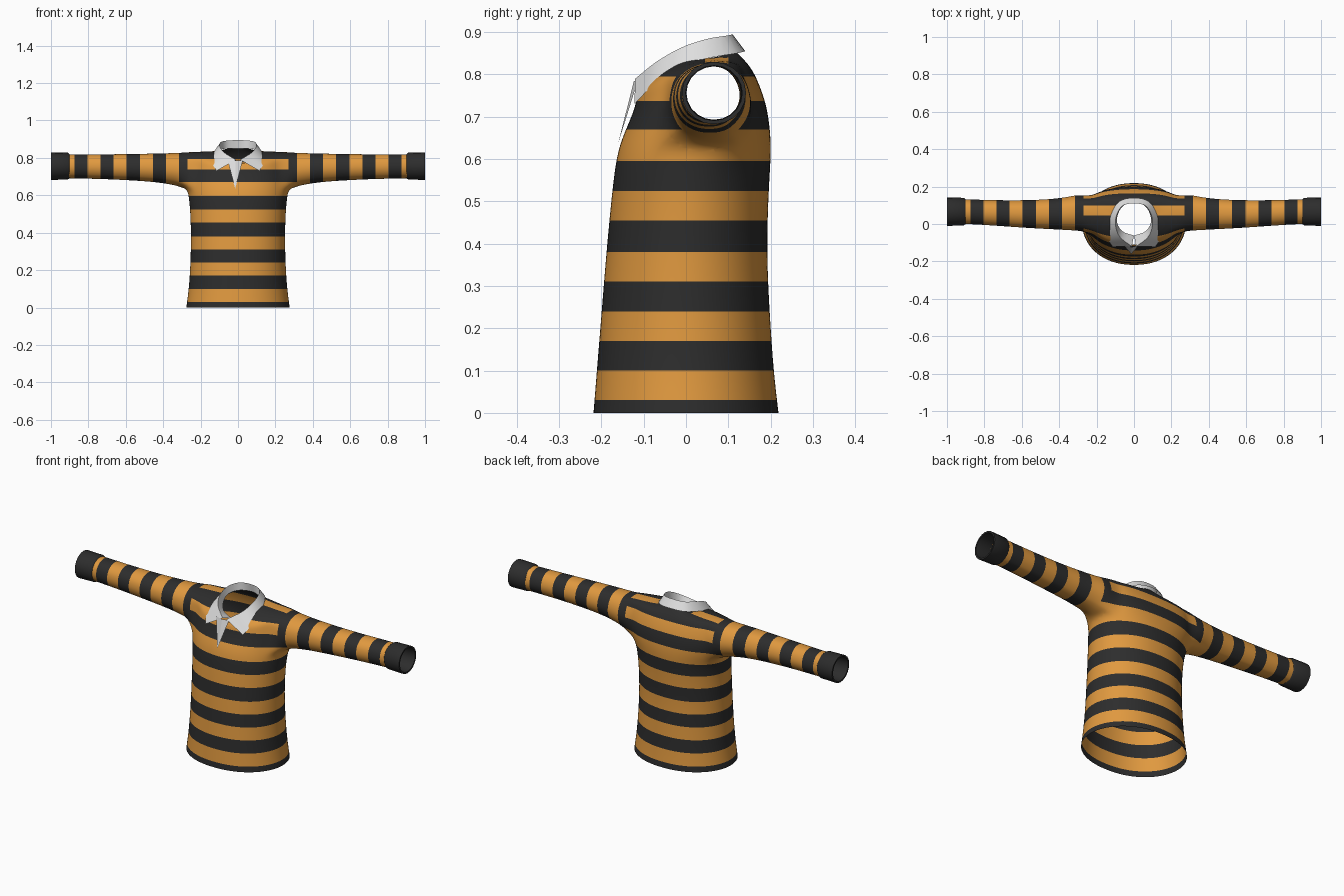
import bpy, bmesh, math
from mathutils import Vector

if "Cube" in bpy.data.objects:
    bpy.data.objects.remove(bpy.data.objects["Cube"])


def material(name, rgb):
    m = bpy.data.materials.new(name)
    m.diffuse_color = (*rgb, 1)
    m.use_nodes = True
    m.node_tree.nodes["Principled BSDF"].inputs["Base Color"].default_value = m.diffuse_color
    return m


orange = material("orange knit", (0.75, 0.32, 0.05))
dark = material("charcoal knit", (0.026, 0.026, 0.026))
white = material("collar white", (0.74, 0.74, 0.74))


def make_object(name, bm, mats, mirror=False):
    bmesh.ops.recalc_face_normals(bm, faces=bm.faces)
    mesh = bpy.data.meshes.new(name)
    bm.to_mesh(mesh)
    bm.free()
    obj = bpy.data.objects.new(name, mesh)
    bpy.context.collection.objects.link(obj)
    for m in mats:
        mesh.materials.append(m)
    if mirror:
        mod = obj.modifiers.new("mirror", "MIRROR")
        mod.merge_threshold = 0.0005
    return obj


def smooth(obj, angle=40):
    bpy.ops.object.select_all(action='DESELECT')
    obj.select_set(True)
    bpy.context.view_layer.objects.active = obj
    bpy.ops.object.shade_smooth_by_angle(angle=math.radians(angle))


# --- shirt body: half rings (z front, z side, z back, half width, y front, y side, y back)
RINGS = [
    (0, 0, 0, .278, -.220, 0, .220),
    (.10, .10, .10, .264, -.212, 0, .208),
    (.22, .22, .22, .256, -.202, 0, .200),
    (.36, .36, .36, .252, -.191, 0, .192),
    (.50, .50, .50, .255, -.178, .01, .195),
    (.58, .58, .58, .263, -.169, .02, .200),
    (.63, .63, .63, .270, -.159, .035, .202),
    (.67, .69, .68, .270, -.143, .05, .198),
    (.70, .74, .73, .268, -.130, .06, .190),
    (.725, .79, .775, .262, -.121, .06, .174),
    (.745, .832, .81, .250, -.117, .06, .158),
    (.755, .834, .835, .165, -.114, .05, .138),
    (.765, .836, .855, .098, -.110, .02, .118),
]
COLS, LOW, HIGH, LEFT, RIGHT = 16, 6, 10, 5, 11   # armhole patch limits

bm = bmesh.new()
grid = []
for r, (zf, zs, zb, hw, yf, ys, yb) in enumerate(RINGS):
    row = []
    for c in range(COLS + 1):
        a = math.pi * (c / COLS - .5)
        s, co = math.sin(a), max(0, math.cos(a))
        full = .62 if LOW < r <= HIGH else .8 if r == LOW else 1    # broad shoulder blades
        y = ys + (yb - ys) * s ** full if s > 0 else ys + (ys - yf) * s
        z = zs + ((zb if s > 0 else zf) - zs) * s * s
        x = hw * co ** .92 if 0 < c < COLS else 0
        row.append(bm.verts.new((x, y, z)))
    grid.append(row)
for r in range(len(RINGS) - 1):
    for c in range(COLS):
        if not (LOW <= r < HIGH and LEFT <= c < RIGHT):
            bm.faces.new((grid[r][c], grid[r][c + 1], grid[r + 1][c + 1], grid[r + 1][c]))

# --- sleeve: continue the armhole edge outwards (x, y front, y back, z bottom, z top)
loop = ([grid[LOW][c] for c in range(LEFT, RIGHT + 1)]
        + [grid[r][RIGHT] for r in range(LOW + 1, HIGH + 1)]
        + [grid[HIGH][c] for c in range(RIGHT - 1, LEFT - 1, -1)]
        + [grid[r][LEFT] for r in range(HIGH - 1, LOW, -1)])
angles = [math.atan2((v.co.z - .735) / .1, (v.co.y - .06) / .11) for v in loop]
SLEEVE = [
    (.30, -.038, .161, .640, .829),
    (.34, -.036, .152, .653, .827),
    (.42, -.031, .139, .667, .825),
    (.54, -.025, .131, .677, .822),
    (.70, -.014, .130, .685, .820),
    (.82, -.005, .133, .688, .820),
    (.92, -.001, .136, .690, .820),
]
for x, y0, y1, z0, z1 in SLEEVE:
    ring = [bm.verts.new((x, (y0 + y1) / 2 + (y1 - y0) / 2 * math.cos(a),
                          (z0 + z1) / 2 + (z1 - z0) / 2 * math.sin(a))) for a in angles]
    for i in range(len(loop)):
        j = (i + 1) % len(loop)
        bm.faces.new((loop[i], loop[j], ring[j], ring[i]))
    loop = ring
shirt = make_object("striped_shirt", bm, [orange, dark], mirror=True)
shirt.modifiers.new("subdivision", "SUBSURF").levels = 2
bpy.context.view_layer.update()
deps = bpy.context.evaluated_depsgraph_get()
mesh = bpy.data.meshes.new_from_object(shirt.evaluated_get(deps))
shirt.modifiers.clear()

# --- stripes: cut clean edges, then colour faces by position
bm = bmesh.new()
bm.from_mesh(mesh)


def cut(axis, value, keep):
    faces = [f for f in bm.faces if keep(f.calc_center_median())]
    geom = set(faces)
    for f in faces:
        geom.update(f.edges)
        geom.update(f.verts)
    co, no = Vector(), Vector()
    co[axis], no[axis] = value, 1
    bmesh.ops.bisect_plane(bm, geom=list(geom), plane_co=co, plane_no=no, dist=1e-5)


BODY_EDGES = [.03, .10, .17, .24, .31, .38, .455, .525, .595, .67, .737, .795]
SLEEVE_EDGES = [.315 + .07 * i for i in range(9)]
for side in (-1, 1):
    for x in [.27] + SLEEVE_EDGES:
        cut(0, side * x, lambda p: p.z > .6)
for z in BODY_EDGES:
    cut(2, z, lambda p: abs(p.x) < .315)
for y in (.045, .10):
    cut(1, y, lambda p: p.z > .795 and abs(p.x) < .27)


def is_orange(p):
    x = abs(p.x)
    if x < .27 or (x < .315 and p.z < .67):
        if p.z > BODY_EDGES[-1]:
            return .045 < p.y < .10 and x > .1      # shoulder seam stripe
        return sum(p.z > e for e in BODY_EDGES) % 2 == 1
    return sum(x > e for e in SLEEVE_EDGES) % 2 == 1


mesh.materials.clear()
for m in (orange, dark):
    mesh.materials.append(m)
for f in bm.faces:
    f.material_index = 0 if is_orange(f.calc_center_median()) else 1
    f.smooth = True
bm.to_mesh(mesh)
bm.free()
shirt.data = mesh
smooth(shirt, 60)

# --- cuffs: thick bands at the sleeve ends
bm = bmesh.new()
PROFILE = [(.900, .066), (.91, .074), (1.0, .076), (1.0, .067), (.905, .065)]
N = 20
rings = [[bm.verts.new((x, .066 + r * math.cos(2 * math.pi * i / N),
                        .756 + r * .97 * math.sin(2 * math.pi * i / N))) for i in range(N)]
         for x, r in PROFILE]
for k in range(len(rings)):
    a, b = rings[k], rings[(k + 1) % len(rings)]
    for i in range(N):
        j = (i + 1) % N
        bm.faces.new((a[i], a[j], b[j], b[i]))
cuffs = make_object("cuffs", bm, [dark], mirror=True)
smooth(cuffs)


# --- collar: inner stand, fold line and outer flap, from the back to the front
def curve(points, steps=4):
    p = [Vector(q) for q in points]
    first = Vector((-p[1].x, p[1].y, p[1].z))
    p = [first] + p + [2 * p[-1] - p[-2]]
    out = []
    for i in range(1, len(p) - 2):
        for s in range(steps):
            t = s / steps
            a, b, c, d = p[i - 1:i + 3]
            out.append(.5 * (2 * b + (c - a) * t + (2 * a - 5 * b + 4 * c - d) * t * t
                             + (3 * b - a - 3 * c + d) * t ** 3))
    return out + [p[-2]]


STAND = [(0, .118, .85), (.06, .095, .85), (.088, .045, .843),
         (.088, 0, .82), (.06, -.04, .79), (.0, -.062, .772)]
FOLD = [(0, .11, .895), (.06, .098, .892), (.092, .05, .884),
        (.098, -.01, .864), (.075, -.07, .83), (.012, -.12, .79)]
FLAP = [(0, .14, .855), (.08, .12, .850), (.123, .05, .838),
        (.134, -.02, .815), (.137, -.08, .772), (.115, -.122, .73)]
bm = bmesh.new()
rows = [[bm.verts.new(q) for q in curve(c)] for c in (STAND, FOLD, FLAP)]
for a, b in zip(rows, rows[1:]):
    for i in range(len(a) - 1):
        bm.faces.new((a[i], a[i + 1], b[i + 1], b[i]))
collar = make_object("collar", bm, [white], mirror=True)
smooth(collar, 50)

# --- placket: pointed flap hanging below the collar opening
bm = bmesh.new()
top_l, top_r, ridge, tip = [bm.verts.new(q) for q in (
    (-.055, -.114, .785), (.025, -.114, .785), (-.012, -.123, .785), (-.015, -.161, .635))]
bm.faces.new((top_l, tip, ridge))
bm.faces.new((ridge, tip, top_r))
make_object("placket", bm, [white])
